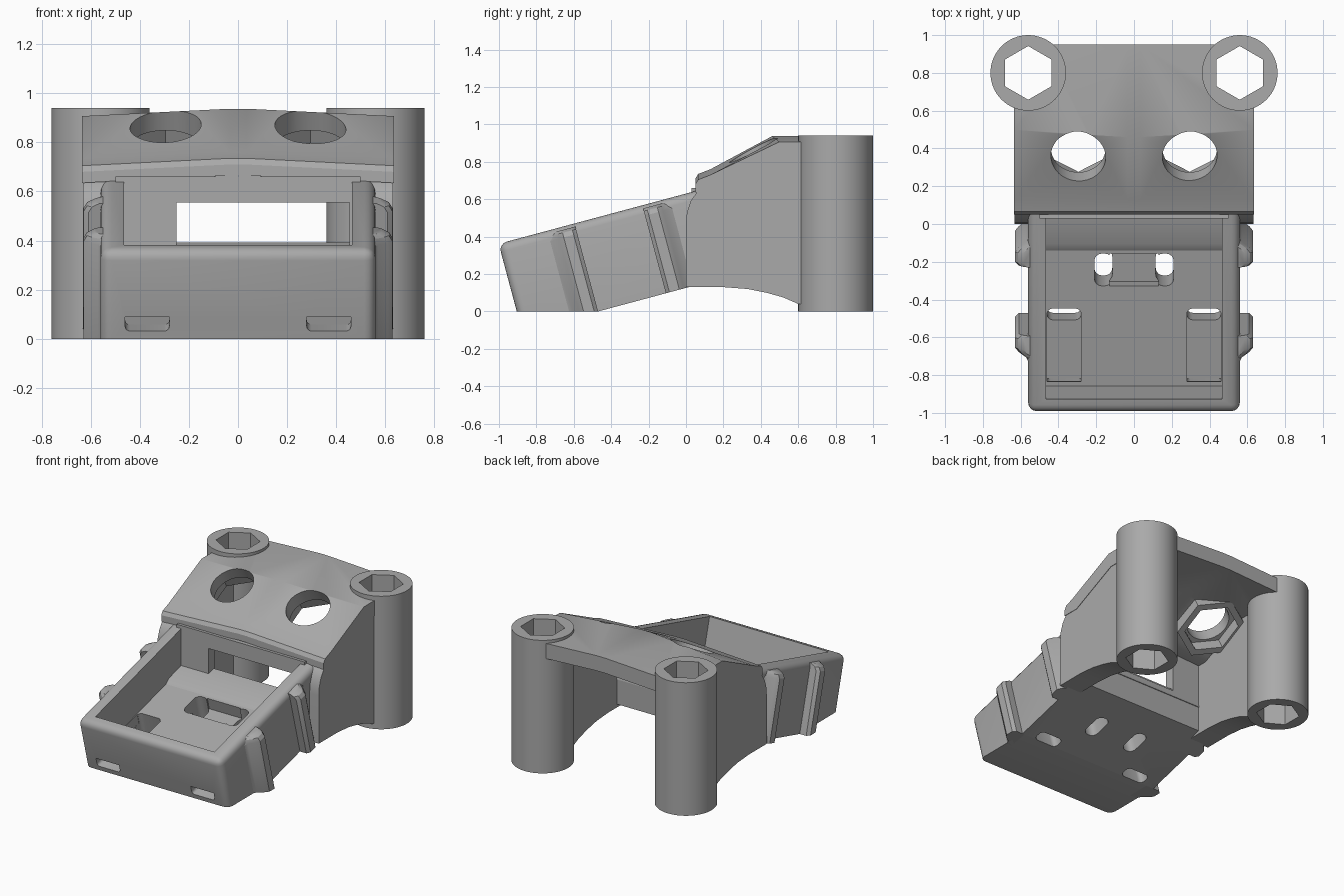
import bpy, bmesh, math
from mathutils import Matrix, Vector

old = bpy.data.objects.get("Cube")
if old:
    bpy.data.objects.remove(old, do_unlink=True)

grey = bpy.data.materials.new("plain_grey")
grey.use_nodes = True
grey.diffuse_color = (0.4, 0.4, 0.4, 1)
grey.node_tree.nodes["Principled BSDF"].inputs["Base Color"].default_value = grey.diffuse_color

TILT = Matrix.Translation((0, -0.47, 0)) @ Matrix.Rotation(math.radians(15), 4, 'X')
parts = []


def finish(name, bm, matrix=None):
    bmesh.ops.recalc_face_normals(bm, faces=bm.faces)
    if matrix:
        bm.transform(matrix)
    mesh = bpy.data.meshes.new(name)
    bm.to_mesh(mesh)
    bm.free()
    obj = bpy.data.objects.new(name, mesh)
    mesh.materials.append(grey)
    bpy.context.collection.objects.link(obj)
    parts.append(obj)
    return obj


def loft(name, sections, matrix=None, bevel=0, pick=None):
    """Skin matching closed sections, cap the ends, round the picked edges."""
    bm = bmesh.new()
    rings = [[bm.verts.new(p) for p in s] for s in sections]
    n = len(rings[0])
    for a, b in zip(rings, rings[1:]):
        for i in range(n):
            j = (i + 1) % n
            bm.faces.new((a[i], a[j], b[j], b[i]))
    bm.faces.new(rings[0])
    bm.faces.new(rings[-1])
    if bevel:
        edges = [e for e in bm.edges if pick((e.verts[0].co + e.verts[1].co) / 2)]
        bmesh.ops.bevel(bm, geom=edges, offset=bevel, segments=4, profile=0.5, affect='EDGES')
    return finish(name, bm, matrix)


def side_prism(name, pts, x0, x1, matrix=None):
    return loft(name, [[(x, y, z) for y, z in pts] for x in (x0, x1)], matrix)


def box(name, x, y, z, matrix=None, bevel=0, pick=None):
    ring = [(x[0], y[0]), (x[1], y[0]), (x[1], y[1]), (x[0], y[1])]
    return loft(name, [[(a, b, h) for a, b in ring] for h in z], matrix, bevel, pick)


def tube(name, r, z0, z1, sides, matrix):
    start = math.pi / 2
    ring = [(r * math.cos(start + math.tau * i / sides), r * math.sin(start + math.tau * i / sides))
            for i in range(sides)]
    return loft(name, [[(a, b, h) for a, b in ring] for h in (z0, z1)], matrix)


def cut(obj, cutters):
    for c in cutters:
        c.hide_render = True
        m = obj.modifiers.new("cut", 'BOOLEAN')
        m.operation, m.solver, m.object = 'DIFFERENCE', 'EXACT', c
    bpy.context.view_layer.update()
    graph = bpy.context.evaluated_depsgraph_get()
    mesh = bpy.data.meshes.new_from_object(obj.evaluated_get(graph))
    obj.modifiers.clear()
    obj.data = mesh
    for c in cutters:
        parts.remove(c)
        bpy.data.objects.remove(c, do_unlink=True)


def ground():
    return box("ground_cutter", (-2, 2), (-2, 2), (-1, 0))


def slot(x, u, n, r):
    """Tilted cutter with rounded ends, seen along the floor normal."""
    return box("slot_cutter", x, u, n, TILT, r,
               lambda c: min(abs(c.x - x[0]), abs(c.x - x[1])) < 1e-4
               and min(abs(c.y - u[0]), abs(c.y - u[1])) < 1e-4)


# Tilted tray with rounded front and rim
FLOOR, RIM = 0.215, 0.487
tray = box("tray", (-0.56, 0.56), (-0.42, 0.72), (0, RIM), TILT, 0.045,
           lambda c: (c.z > RIM - 0.01 and c.y < 0.7) or (c.y < -0.4 and abs(c.x) > 0.5 and c.z > 0.1))
cutters = [ground(),
           box("back_cutter", (-1, 1), (0.1, 1), (-1, 2)),
           box("cavity", (-0.465, 0.465), (-0.343, 1), (FLOOR, 1), TILT),
           box("strap_recess", (-0.13, 0.13), (0.205, 0.382), (0.13, 0.5), TILT)]
for s in (-1, 1):
    outer = sorted((s * 0.28, s * 0.46))
    inner = sorted((s * 0.115, s * 0.21))
    cutters += [slot(inner, (0.205, 0.382), (-0.3, 0.5), 0.04),
                box("groove", outer, (-0.32, 0.06), (0.145, 0.4), TILT),
                slot(outer, (0.0, 0.081), (-0.3, 0.4), 0.03),
                box("front_slot", outer, (-0.6, -0.3), (0.145, 0.205), TILT, 0.02,
                    lambda c: abs(c.z - 0.145) < 1e-4 and abs(abs(c.x) - 0.37) > 0.05)]
cut(tray, cutters)

# Low step at the rear of the tray floor
side_prism("floor_step", [(0.39, 0.17), (0.4, FLOOR), (0.44, 0.235), (0.64, 0.235), (0.64, 0.17)],
           -0.47, 0.47, TILT)

# Rounded strap ribs, sharp towards the strap channel
for s in (-1, 1):
    for label, u0, d in (("front", 0.0, -1), ("rear", 0.375, 1)):
        outline = [(0.5, 0), (0.61, 0), (0.63, 0.02), (0.63, 0.075), (0.61, 0.1),
                   (0.57, 0.13), (0.555, 0.16), (0.5, 0.16)]
        rings = []
        for h, inset in ((0, 0), (0.43, 0), (0.455, 0.015), (0.47, 0.045)):
            rings.append([(s * max(0.5, x - inset), u0 + d * v, h) for x, v in outline])
        rib = loft(label + "_strap_rib", rings, TILT)
        cut(rib, [ground()])

# Rear wall of the tray with an off-centre opening
wall = box("rear_wall", (-0.5, 0.5), (0.03, 0.1), (0.16, 0.66))
cut(wall, [box("opening", (-0.25, 0.455), (-0.2, 0.4), (0.36, 0.555))])

# Side panels with arched underside
panel = [(0, 0.13), (0.2, 0.13), (0.33, 0.12), (0.43, 0.1), (0.52, 0.075), (0.6, 0.04),
         (0.64, 0.04), (0.64, 0.89), (0.48, 0.89), (0.06, 0.64), (0.025, 0.59), (0.005, 0.53), (0, 0.47)]
for s in (-1, 1):
    side_prism("side_panel", panel, s * 0.47, s * 0.632)

# Gabled roof: sloped front and flat rear plate
profile = [(0.05, 0.665), (0.05, 0.71), (0.065, 0.735), (0.13, 0.76), (0.46, 0.937), (0.95, 0.937),
           (0.95, 0.83), (0.52, 0.83), (0.17, 0.665)]


def roof_section(x):
    drop = 0.03 * max(0, abs(x) - 0.035) / 0.6
    return [(x, y + (1.3 * drop if i == 4 else 0), z - drop) for i, (y, z) in enumerate(profile)]


roof = loft("roof", [roof_section(x) for x in (-0.635, -0.035, 0.035, 0.635)])


def bolt_frame(s):
    return Matrix.Translation((s * 0.295, 0.36, 0.86)) @ Matrix.Rotation(math.radians(28), 4, 'X')


def pillar_frame(s):
    return Matrix.Translation((s * 0.56, 0.8, 0))


# Bolt holes, nut seats and their six-sided collars
roof_cutters = []
for s in (-1, 1):
    collar = tube("nut_collar", 0.235, -0.17, -0.06, 6, bolt_frame(s))
    cut(collar, [tube("nut_seat", 0.185, -0.4, -0.09, 6, bolt_frame(s)),
                 tube("bolt_hole", 0.145, -0.4, 0.3, 40, bolt_frame(s))])
    roof_cutters += [tube("nut_seat", 0.185, -0.4, -0.09, 6, bolt_frame(s)),
                     tube("bolt_hole", 0.145, -0.4, 0.3, 40, bolt_frame(s)),
                     tube("hex_bore", 0.142, -0.5, 1.5, 6, pillar_frame(s))]
cut(roof, roof_cutters)

# Rear pillars with hexagonal bores
for s in (-1, 1):
    pillar = tube("rear_pillar", 0.2, 0, 0.94, 64, pillar_frame(s))
    cut(pillar, [tube("hex_bore", 0.142, -0.5, 1.5, 6, pillar_frame(s))])

# Smooth rounded areas, keep hard edges
bpy.ops.object.select_all(action='DESELECT')
for obj in parts:
    obj.select_set(True)
bpy.context.view_layer.objects.active = parts[0]
bpy.ops.object.shade_smooth_by_angle(angle=math.radians(28))
